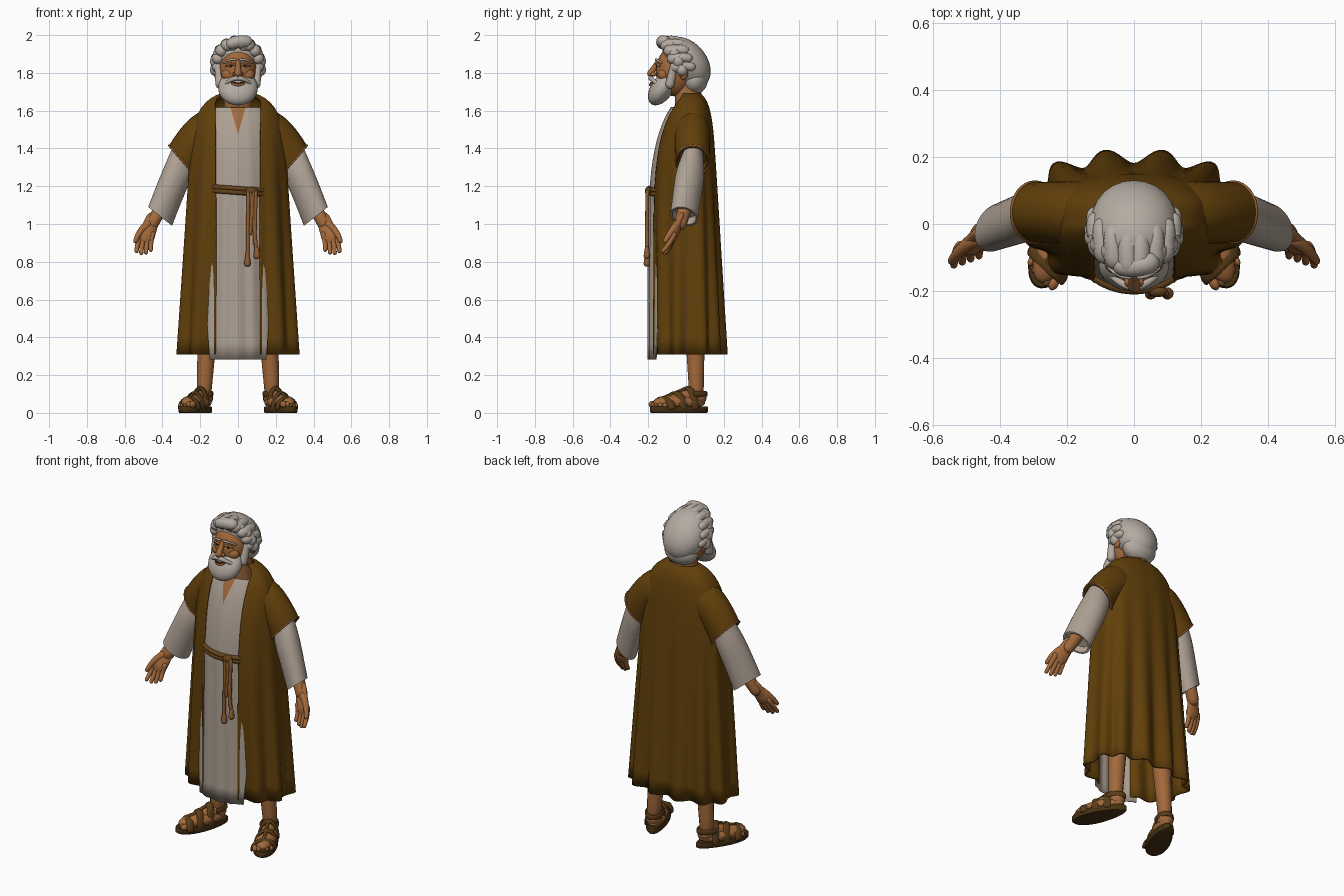
import bpy, bmesh
from math import sin, cos, asin, pi, radians
from mathutils import Vector, Matrix

cube = bpy.data.objects.get("Cube")
if cube:
    bpy.data.objects.remove(cube, do_unlink=True)

def material(name, *rgb):
    made = bpy.data.materials.new(name)
    made.use_nodes = True
    made.diffuse_color = (*rgb, 1)
    made.node_tree.nodes["Principled BSDF"].inputs["Base Color"].default_value = (*rgb, 1)
    return made

COAT = material("coat_brown", .12, .05, .003)
LINEN = material("linen", .42, .35, .29)
SKIN = material("skin", .36, .14, .043)
HAIR = material("grey_hair", .46, .41, .36)
LEATHER = material("sole_leather", .06, .03, .006)
STRAP = material("strap_leather", .1, .045, .009)
ROPE = material("rope", .28, .11, .03)
BELT = material("belt_brown", .13, .055, .01)
DARK = material("dark_eye", .03, .012, .006)
EYE = material("eye_white", .5, .45, .4)

def finish(name, mesh, materials, mirror=False, thickness=0):
    bmesh.ops.recalc_face_normals(mesh, faces=mesh.faces)
    data = bpy.data.meshes.new(name)
    mesh.to_mesh(data)
    mesh.free()
    data.polygons.foreach_set("use_smooth", [True] * len(data.polygons))
    data.set_sharp_from_angle(angle=radians(50))
    for entry in materials:
        data.materials.append(entry)
    part = bpy.data.objects.new(name, data)
    bpy.context.collection.objects.link(part)
    if mirror:
        part.modifiers.new("Mirror", "MIRROR")
    if thickness:
        shell = part.modifiers.new("Thickness", "SOLIDIFY")
        shell.thickness, shell.offset = thickness, 0

def loft(rings, closed=True):
    mesh = bmesh.new()
    rows = [[mesh.verts.new(point) for point in ring] for ring in rings]
    count = len(rows[0])
    for low, high in zip(rows, rows[1:]):
        for i in range(count if closed else count - 1):
            j = (i + 1) % count
            mesh.faces.new((low[i], low[j], high[j], high[i]))
    if closed:
        mesh.faces.new(rows[0])
        mesh.faces.new(rows[-1])
    return mesh

def oval(centre, u, v, count=24):
    turns = [2 * pi * i / count for i in range(count)]
    return [centre + u * cos(a) + v * sin(a) for a in turns]

def sweep(name, path, radii, paint, mirror=False, flat=1, side=(.2, 1, 0)):
    """Rounded-end tube along a path; flat widens it toward side."""
    path, side, rings = [Vector(p) for p in path], Vector(side), []
    last = len(path) - 1
    for i, (centre, r) in enumerate(zip(path, radii)):
        ahead = (path[min(i + 1, last)] - path[max(i - 1, 0)]).normalized()
        u = ahead.cross(side).normalized() * r
        v = u.cross(ahead) * flat
        steps = [(0, 1)]
        if i == 0:
            steps = [(-.9, .4), (-.5, .85), (0, 1)]
        elif i == last:
            steps = [(0, 1), (.5, .85), (.9, .4)]
        rings += [oval(centre + ahead * r * d, u * k, v * k, 16) for d, k in steps]
    finish(name, loft(rings), [paint], mirror)

def limb(name, start, end, r_start, r_end, paint, mirror=False, bend=(0, 0, 0), **shape):
    """Tapered tube between two points, bowed at its middle by bend."""
    start, end, bend = Vector(start), Vector(end), Vector(bend)
    ts = [i / 6 for i in range(7)]
    path = [start.lerp(end, t) + bend * 4 * t * (1 - t) for t in ts]
    sweep(name, path, [r_start + (r_end - r_start) * t for t in ts], paint, mirror, **shape)

def blob(name, centre, size, paint, mirror=False, lean=0, place=Matrix()):
    """Ellipsoid; lean shifts y with height."""
    shear = Matrix.Identity(4)
    shear[1][2] = lean
    mesh = bmesh.new()
    bmesh.ops.create_uvsphere(mesh, u_segments=24, v_segments=14, radius=1, matrix=place
                              @ Matrix.Translation(centre) @ shear @ Matrix.Diagonal((*size, 1)))
    finish(name, mesh, [paint], mirror)

# Body profile rules: t runs from the hem to the collar
HEM, RISE = .31, 1.39

def dome(t):
    return (1 - max(t, 0) ** 16) ** .5

def chest(t):
    return .2 * (1 - max(t, 0) ** 6) ** .8

# Coat: open front, with folds that deepen toward the hem
rings = []
for step in range(25):
    t = .99 * sin(pi / 2 * step / 24)
    width = (.33 - .1 * t) * dome(t)
    back = (.22 - .09 * t) * dome(t) ** .6
    start = asin(min(.12, .8 * width) / width)
    depth = .2 * max(.04, 1 - 1.15 * t)
    ring = []
    for i in range(145):
        a = start + 2 * (pi - start) * i / 144
        fold = depth * (1 - cos(12 * a - pi)) / 2
        y = -chest(t) * cos(a) if cos(a) > 0 else back * abs(cos(a)) ** .6
        ring.append((width * sin(a) * (1 - fold * .5), y * (1 - fold), HEM + RISE * t))
    rings.append(ring)
finish("coat", loft(rings, closed=False), [COAT], thickness=.012)

# Linen robe front with a cut neck opening
rings = []
for step in range(25):
    t = -.02 + .96 * sin(pi / 2 * step / 24)
    width = (.245 - .07 * t) * dome(t)
    wave = .02 if t < .6 else .005
    spread = radians(38 + 42 * t)
    ring = []
    for i in range(65):
        a = spread * (i / 32 - 1)
        ring.append((width * sin(a), -chest(t) * cos(a) * (1 - wave * (1 - cos(18 * a))), HEM + RISE * t))
    rings.append(ring)
robe = loft(rings, closed=False)
NECK_LOW, NECK_SLOPE = 1.475, .28
for s in (1, -1):
    bmesh.ops.bisect_plane(robe, geom=robe.verts[:] + robe.edges[:] + robe.faces[:],
                           plane_co=(0, 0, NECK_LOW), plane_no=Vector((s, 0, -NECK_SLOPE)).normalized())
for face in robe.faces:
    middle = face.calc_center_median()
    face.material_index = int(abs(middle.x) < NECK_SLOPE * (middle.z - NECK_LOW))
finish("linen_robe", robe, [LINEN, SKIN], thickness=.006)

# Sleeves: coat sleeve with corded edge, linen sleeve with hollow cuff
def sleeve(name, start, end, u_start, u_end, depth, lift, paint):
    start, end, u_start, u_end = (Vector(v) for v in (start, end, u_start, u_end))
    rows = []
    for i in range(13):
        t = i / 12
        centre = start.lerp(end, t) + Vector((0, 0, lift)) * 4 * t * (1 - t)
        swell = depth * (.6 + .4 * sin(pi / 2 * min(1, 2 * t))) - .01 * t
        rows.append(oval(centre, u_start.lerp(u_end, t), Vector((0, swell, 0)), 32))
    edge = rows[-1]
    inward = (start - end) * .1
    rows.append([end + (p - end) * .86 for p in edge])
    rows.append([end + (p - end) * .8 + inward for p in edge])
    finish(name, loft(rows), [paint], mirror=True)
    return edge

edge = sleeve("coat_sleeves", (.08, .03, 1.51), (.295, .035, 1.335), (.05, 0, .1), (.07, 0, .08), .1, .05, COAT)
sweep("sleeve_trim", edge + edge[:1], [.005] * 33, ROPE, True, side=(.7, 0, -.7))
sleeve("linen_sleeves", (.27, .04, 1.38), (.412, -.01, 1.04), (.06, 0, .06), (.063, -.02, .05), .08, .01, LINEN)

# Rope belt and hanging cords
for k in range(2):
    arc = [radians(5 * i) for i in range(-8, 9)]
    sweep(f"belt_{k + 1}", [(.2 * sin(a), -.197 * cos(a), 1.187 - .02 * k - .015 * sin(a)) for a in arc],
          [.013] * 17, BELT, side=(0, 0, 1))
blob("belt_knot", (.07, -.2, 1.175), (.03, .018, .022), BELT)
for k, (x, low) in enumerate(((.05, .79), (.1, .83), (.065, .95), (.088, .9))):
    limb(f"cord_{k + 1}", (.055 + .013 * k, -.205, 1.17), (x, -.207, low), .01, .01, ROPE)
    if k < 2:
        limb(f"cord_end_{k + 1}", (x, -.207, low + .04), (x, -.207, low), .012, .018, ROPE)

# Hands, palms forward and thumbs outward
limb("wrists", (.4, 0, 1.1), (.455, -.03, 1), .036, .034, SKIN, True)
limb("palms", (.45, -.025, 1.03), (.485, -.066, .94), .036, .046, SKIN, True, flat=.5, side=(.25, 1, -.4))
for k in range(4):
    limb(f"finger_{k + 1}", (.517 - .021 * k, -.066, .945),
         (.537 - .025 * k, -.122 + .009 * k, .846 + .006 * (k - 1.3) ** 2),
         .016, .011, SKIN, True, bend=(.003, .006, 0))
limb("thumbs", (.475, -.045, 1), (.543, -.11, .91), .022, .012, SKIN, True, bend=(.008, 0, .005))

# Legs, feet and sandals
limb("legs", (.155, .045, .55), (.18, .055, .1), .058, .039, SKIN, True)
FOOT = Matrix.Translation((.18, .055, 0)) @ Matrix.Rotation(radians(24), 4, "Z")
FORWARD = FOOT.to_3x3() @ Vector((0, 1, 0))

def placed(points):
    return [FOOT @ Vector(p) for p in points]

blob("feet", (0, -.1, .055), (.058, .15, .04), SKIN, True, place=FOOT)
limb("insteps", *placed([(0, .01, .08), (0, -.16, .055)]), .045, .032, SKIN, True, bend=(0, 0, .012))
for k in range(5):
    r = .019 - .0017 * k
    blob(f"toe_{k + 1}", (.022 * k - .04, .002 * k * k - .235, .03 + r * .8), (r * .8, r * 1.2, r),
         SKIN, True, place=FOOT)

def sole_ring(z, scale):
    turns = [2 * pi * i / 40 for i in range(40)]
    return placed([(scale * sin(a) * (.063 - .013 * cos(a)), scale * .167 * cos(a) - .1, z) for a in turns])

sole = [sole_ring(z, scale) for z, scale in ((0, .95), (.006, 1), (.028, 1), (.034, .97))]
finish("sandal_soles", loft(sole), [LEATHER], mirror=True)
half_turn = [pi * i / 14 for i in range(15)]
for k in range(3):
    width, height, y = .05 + .006 * k, .107 - .026 * k, -.05 - .07 * k
    sweep(f"sandal_strap_{k + 1}", placed([(width * cos(a), y + .02 * cos(a), .025 + height * sin(a))
                                           for a in half_turn]),
          [.009] * 15, STRAP, True, flat=2.4, side=FORWARD)
sweep("heel_strap", placed([(.047 * cos(a), .085 * sin(a) - .03, .1) for a in half_turn]),
      [.007] * 15, STRAP, True, flat=2.2, side=(0, 0, 1))
limb("centre_strap", *placed([(0, -.19, .08), (0, -.05, .133)]), .01, .01, STRAP, True)

# Neck and face
limb("neck", (0, .025, 1.56), (0, 0, 1.78), .08, .066, SKIN)
blob("head", (0, -.055, 1.81), (.1, .105, .135), SKIN)
blob("ears", (.113, -.012, 1.8), (.014, .024, .036), SKIN, True)
limb("nose", (0, -.148, 1.86), (0, -.187, 1.797), .012, .019, SKIN)
blob("nostrils", (.015, -.172, 1.793), (.014, .016, .012), SKIN, True)
blob("cheeks", (.048, -.118, 1.79), (.04, .032, .034), SKIN, True)
blob("eyes", (.04, -.14, 1.838), (.016, .015, .009), EYE, True)
blob("pupils", (.038, -.151, 1.838), (.008, .006, .008), DARK, True)
limb("upper_eyelids", (.018, -.153, 1.842), (.064, -.139, 1.838), .006, .006, SKIN, True, bend=(0, -.008, .008))
limb("eyebrows", (.014, -.158, 1.87), (.075, -.13, 1.853), .007, .005, HAIR, True, bend=(0, -.008, .007))

# Beard, moustache and mouth
blob("beard", (0, -.125, 1.72), (.105, .067, .092), HAIR, lean=.4)
blob("chin_tuft", (0, -.165, 1.67), (.055, .032, .042), HAIR, lean=-.1)
limb("sideburns", (.095, -.085, 1.74), (.108, -.06, 1.86), .025, .018, HAIR, True)
limb("moustache", (.006, -.186, 1.772), (.07, -.15, 1.74), .013, .009, HAIR, True, bend=(0, -.008, .006))
limb("mouth", (-.035, -.174, 1.752), (.035, -.174, 1.752), .005, .005, DARK, bend=(0, -.014, -.008), side=(0, 0, 1))
limb("lower_lip", (-.028, -.178, 1.744), (.028, -.178, 1.744), .007, .007, SKIN, bend=(0, -.011, -.008), side=(0, 0, 1))

# Hair: swept-back mass with locks rolling off the hairline
blob("hair", (0, .003, 1.855), (.13, .12, .136), HAIR, lean=-.33)
blob("nape_hair", (0, .045, 1.765), (.105, .07, .08), HAIR)
for k in range(5):
    a = radians(8 + 23 * k)
    x, z = .108 * sin(a), 1.85 + .113 * cos(a)
    r = .034 - .001 * k
    limb(f"lock_{k + 1}", (x, .017 * k - .122, z), (x * 1.1, .017 * k - .04, z + .002), r, r * .8, HAIR, True,
         bend=(.004, 0, .004))
    blob(f"curl_{k + 1}", (x + .012, .02 * k - .1, z - .014), (r, r, r * 1.1), HAIR, True)
limb("forelock", (-.035, -.125, 1.955), (.045, -.115, 1.965), .03, .033, HAIR, bend=(0, -.006, .006), side=(0, 0, 1))
